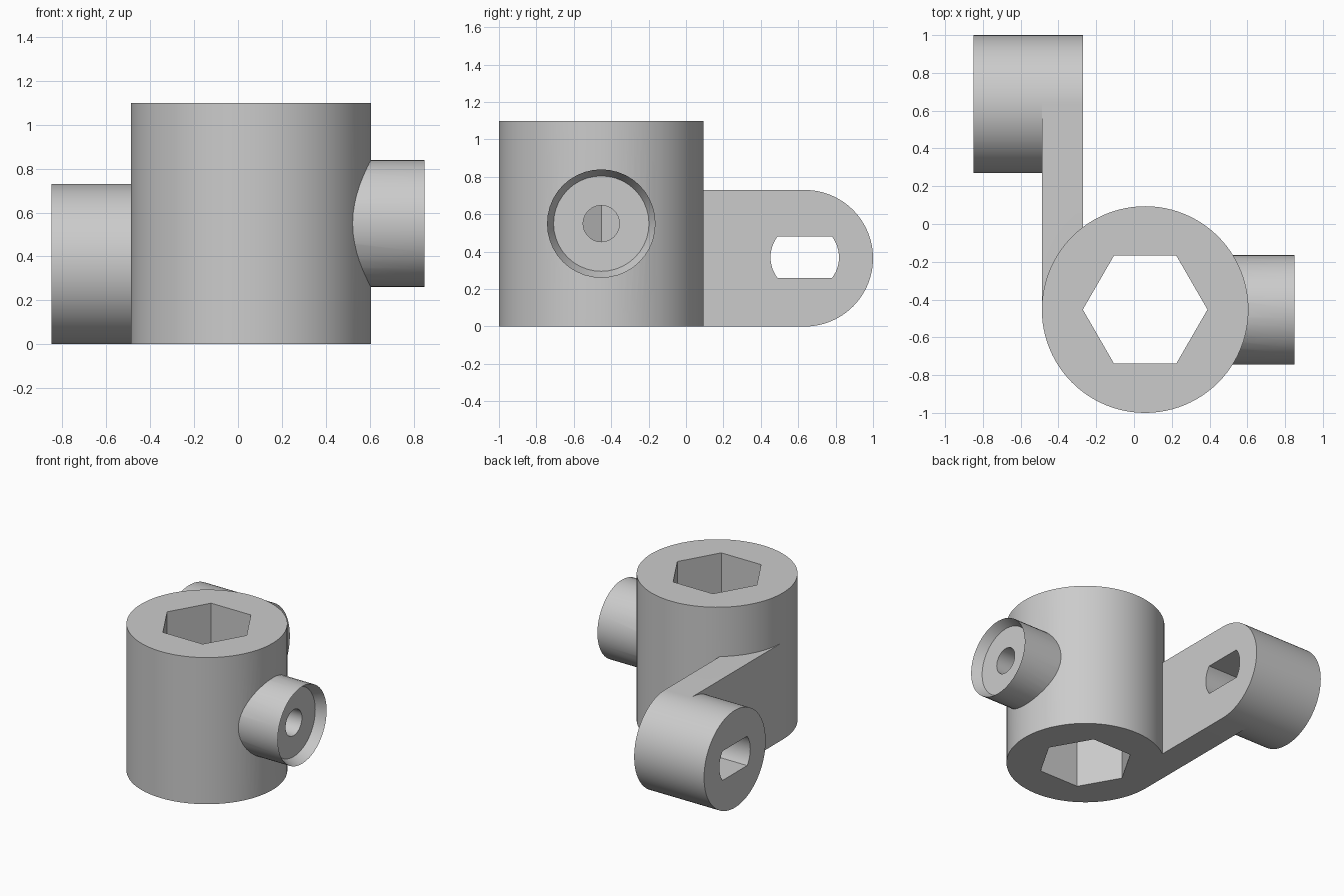
import bpy, bmesh, math
from mathutils import Matrix

cube = bpy.data.objects.get("Cube")
if cube:
    bpy.data.objects.remove(cube, do_unlink=True)

grey = bpy.data.materials.new("plain grey")
grey.use_nodes = True
colour = (0.6, 0.6, 0.6, 1)
grey.diffuse_color = colour
grey.node_tree.nodes["Principled BSDF"].inputs["Base Color"].default_value = colour

HUB_X, HUB_Y, HUB_R, HUB_H = 0.059, -0.453, 0.547, 1.1
EYE_Y, EYE_R = 0.635, 0.365
ARM_IN, ARM_OUT = HUB_X - HUB_R, -0.27
KNOB_Z = HUB_H / 2


def make(name, bm):
    bmesh.ops.recalc_face_normals(bm, faces=bm.faces)
    mesh = bpy.data.meshes.new(name)
    bm.to_mesh(mesh)
    bm.free()
    mesh.materials.append(grey)
    obj = bpy.data.objects.new(name, mesh)
    bpy.context.collection.objects.link(obj)
    return obj


def prism(name, outline, low, high, axis):
    """Extrude an outline along z (points are x, y) or x (points are y, z)."""
    bm = bmesh.new()
    place = (lambda p, d: (*p, d)) if axis == "z" else (lambda p, d: (d, *p))
    start = bm.faces.new([bm.verts.new(place(p, low)) for p in outline])
    end = bmesh.ops.extrude_face_region(bm, geom=[start])["geom"]
    moved = [v for v in end if isinstance(v, bmesh.types.BMVert)]
    bmesh.ops.translate(bm, verts=moved, vec=place((0, 0), high - low))
    return make(name, bm)


def circle(u, v, r, n, start=0, sweep=math.tau):
    """Points of a full circle, or of an arc with both ends included."""
    steps = n if sweep == math.tau else n - 1
    angles = [start + sweep * i / steps for i in range(n)]
    return [(u + r * math.cos(a), v + r * math.sin(a)) for a in angles]


def cone_x(name, x0, x1, r0, r1, n):
    bm = bmesh.new()
    turn = Matrix.Translation(((x0 + x1) / 2, HUB_Y, KNOB_Z)) @ Matrix.Rotation(math.pi / 2, 4, "Y")
    bmesh.ops.create_cone(bm, cap_ends=True, segments=n, radius1=r0, radius2=r1,
                          depth=x1 - x0, matrix=turn)
    return make(name, bm)


def combine(target, other, operation):
    other.hide_render = True
    mod = target.modifiers.new(operation, "BOOLEAN")
    mod.operation, mod.solver, mod.object = operation, "EXACT", other
    bpy.context.view_layer.objects.active = target
    bpy.ops.object.modifier_apply(modifier=mod.name)
    bpy.data.objects.remove(other, do_unlink=True)


# Hub with a flat arm running tangent to its side
hub = prism("clamp_body", circle(HUB_X, HUB_Y, HUB_R, 96), 0, HUB_H, "z")
arm_outline = [(HUB_Y, 2 * EYE_R), (HUB_Y, 0)]
arm_outline += circle(EYE_Y, EYE_R, EYE_R, 49, -math.pi / 2, math.pi)
combine(hub, prism("arm", arm_outline, ARM_IN, ARM_OUT, "x"), "UNION")

# Round boss at the end of the arm
combine(hub, prism("boss", circle(EYE_Y, EYE_R, EYE_R, 96), -0.85, ARM_IN, "x"), "UNION")

# Side knob: a round shaft with a chamfered rim
knob = cone_x("knob", HUB_X + 0.37, 0.85, 0.29, 0.29, 40)
bm = bmesh.new()
bm.from_mesh(knob.data)
rim = [v for v in bm.verts if v.co.x > 0.8]
shaft = [f for f in bm.faces if all(v in rim for v in f.verts)]
end = bmesh.ops.inset_region(bm, faces=shaft, thickness=0.035)
for v in rim:
    v.co.x = 0.78
bm.to_mesh(knob.data)
bm.free()
combine(hub, knob, "UNION")

# Hexagonal bore, knob hole and flat-sided slot through the boss
combine(hub, prism("hex_cutter", circle(HUB_X, HUB_Y, 0.33, 6), -0.1, HUB_H + 0.1, "z"), "DIFFERENCE")
combine(hub, cone_x("hole_cutter", HUB_X, 1, 0.097, 0.097, 40), "DIFFERENCE")
SLOT_R, SLOT_HALF = 0.183, 0.11
half = math.asin(SLOT_HALF / SLOT_R)
slot = [p for a in (0, math.pi)
        for p in circle(EYE_Y, 0.37, SLOT_R, 13, a - half, 2 * half)]
combine(hub, prism("slot_cutter", slot, -1, 0, "x"), "DIFFERENCE")

# Smooth the curved walls and keep the edges crisp
for obj in bpy.context.selected_objects:
    obj.select_set(False)
hub.select_set(True)
bpy.context.view_layer.objects.active = hub
bpy.ops.object.shade_smooth_by_angle(angle=math.radians(22))
